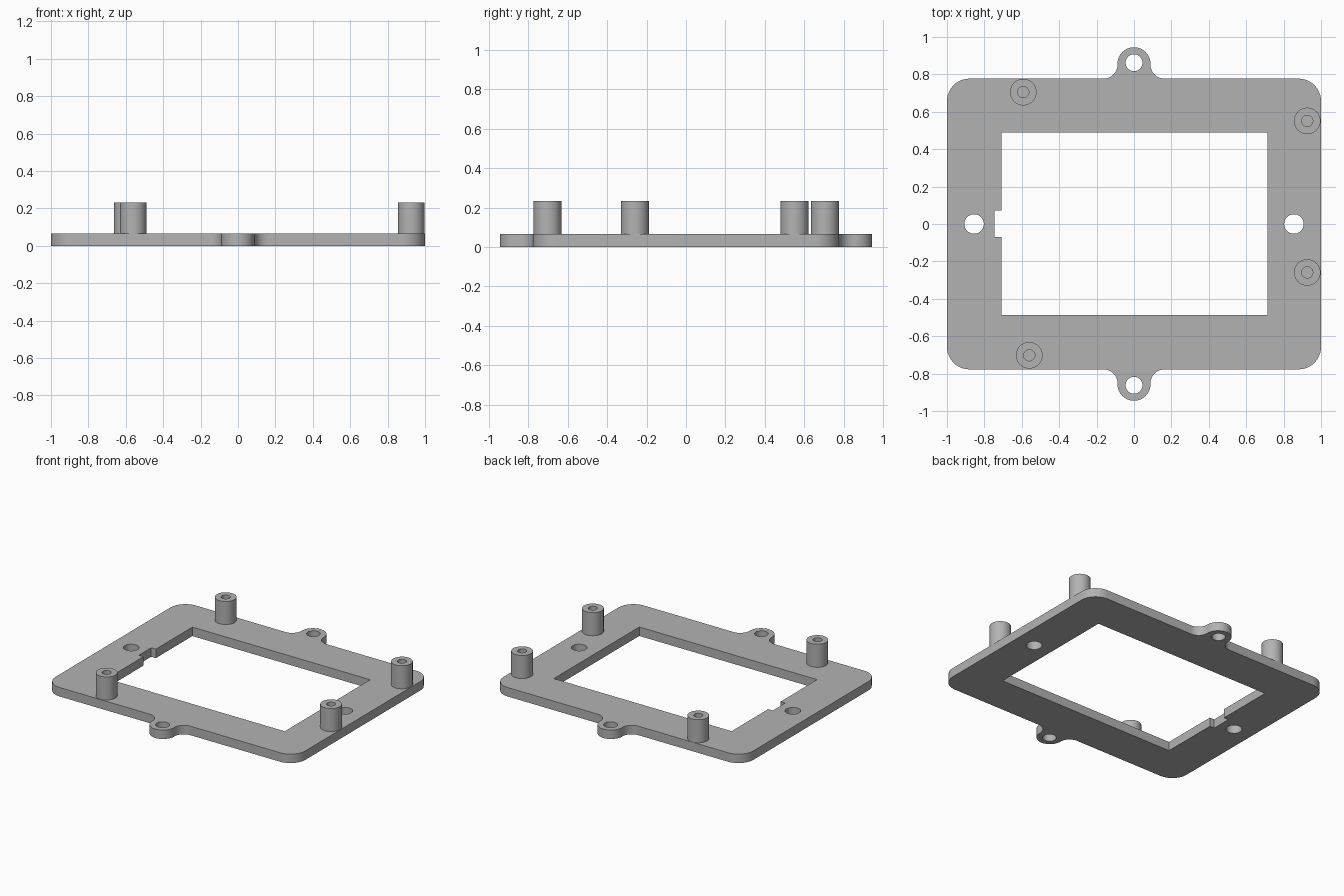
import bpy, bmesh
from math import pi, cos, sin, radians

cube = bpy.data.objects.get("Cube")
if cube:
    bpy.data.objects.remove(cube, do_unlink=True)

THICK, POST_TOP = 0.065, 0.232
HALF_X, HALF_Y, CORNER = 1.0, 0.777, 0.12
TAB_Y, TAB_R, FILLET = 0.857, 0.088, 0.075

grey = bpy.data.materials.new("grey plastic")
grey.use_nodes = True
colour = (0.45, 0.45, 0.45, 1)
grey.diffuse_color = colour
grey.node_tree.nodes["Principled BSDF"].inputs["Base Color"].default_value = colour


def arc(cx, cy, r, start, end, steps):
    angles = [radians(start + (end - start) * i / steps) for i in range(steps + 1)]
    return [(cx + r * cos(a), cy + r * sin(a)) for a in angles]


def circle(cx, cy, r, steps=40):
    return arc(cx, cy, r, 0, 360, steps)[:-1]


def finish(name, bm):
    bmesh.ops.recalc_face_normals(bm, faces=bm.faces)
    mesh = bpy.data.meshes.new(name)
    bm.to_mesh(mesh)
    bm.free()
    mesh.materials.append(grey)
    obj = bpy.data.objects.new(name, mesh)
    bpy.context.collection.objects.link(obj)
    bpy.ops.object.select_all(action="DESELECT")
    obj.select_set(True)
    bpy.context.view_layer.objects.active = obj
    bpy.ops.object.shade_smooth_by_angle(angle=radians(30))
    return obj


def plate(name, loops, height):
    """Fill an outline with holes and extrude it upward."""
    bm = bmesh.new()
    edges = []
    for loop in loops:
        verts = [bm.verts.new((x, y, 0)) for x, y in loop]
        edges += [bm.edges.new((v, verts[i - 1])) for i, v in enumerate(verts)]
    bmesh.ops.triangle_fill(bm, use_beauty=True, edges=edges, normal=(0, 0, 1))
    new = bmesh.ops.extrude_face_region(bm, geom=bm.faces[:], use_keep_orig=True)
    top = [g for g in new["geom"] if isinstance(g, bmesh.types.BMVert)]
    bmesh.ops.translate(bm, verts=top, vec=(0, 0, height))
    return finish(name, bm)


# Outer outline: rounded corners and a filleted mounting tab at front and back
cx, cy = HALF_X - CORNER, HALF_Y - CORNER
fx, fy = TAB_R + FILLET, HALF_Y + FILLET
back = (arc(cx, cy, CORNER, 0, 90, 12)
        + arc(fx, fy, FILLET, 270, 180, 10)
        + arc(0, TAB_Y, TAB_R, 0, 180, 24)
        + arc(-fx, fy, FILLET, 0, -90, 10)
        + arc(-cx, cy, CORNER, 90, 180, 12))
outline = back + [(-x, -y) for x, y in back]

# Window with a small notch on its right-hand side
window = [(0.715, -0.487), (0.715, 0.49), (-0.708, 0.49), (-0.708, 0.072),
          (-0.745, 0.072), (-0.745, -0.07), (-0.708, -0.07), (-0.708, -0.487)]

# Screw holes through the frame and the tabs
holes = [circle(s * 0.855, 0, 0.052) for s in (-1, 1)]
holes += [circle(0, s * 0.862, 0.045) for s in (-1, 1)]
plate("frame_plate", [outline, window] + holes, THICK)


# Hollow standoff posts, turned from a profile
def post(name, x, y, outer=0.071, inner=0.03):
    bm = bmesh.new()
    profile = [(outer, THICK), (outer, POST_TOP), (inner, POST_TOP), (inner, THICK)]
    verts = [bm.verts.new((r, 0, z)) for r, z in profile]
    edges = [bm.edges.new(pair) for pair in zip(verts, verts[1:])]
    bmesh.ops.spin(bm, geom=verts + edges, cent=(0, 0, 0), axis=(0, 0, 1),
                   angle=2 * pi, steps=40, use_merge=True)
    bmesh.ops.remove_doubles(bm, verts=bm.verts, dist=0.0005)
    obj = finish(name, bm)
    obj.location = (x, y, 0)


post("post_back_right", -0.592, 0.705)
post("post_back_left", 0.926, 0.551)
post("post_front_left", 0.926, -0.259)
post("post_front_right", -0.56, -0.702)
